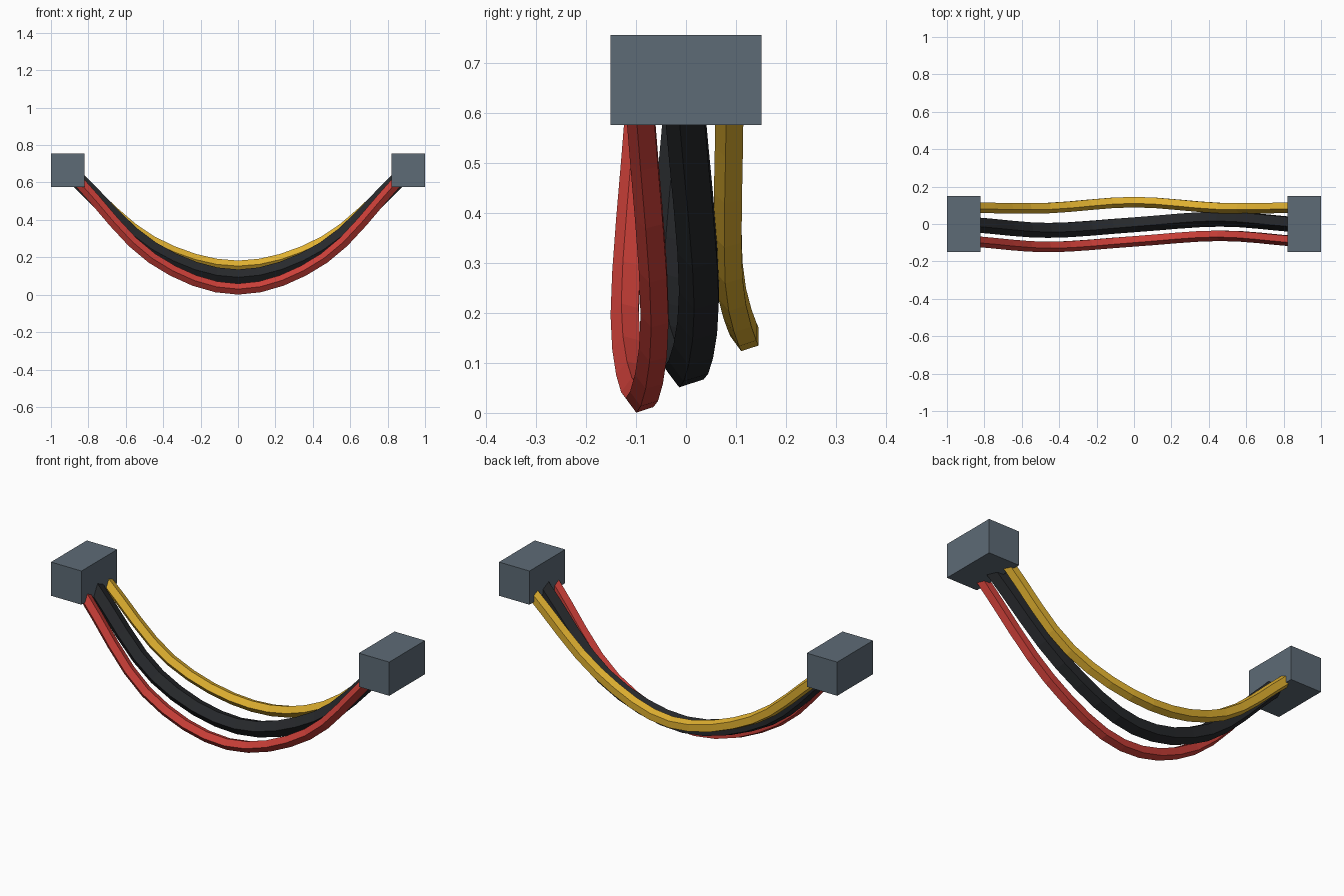
import bpy, bmesh
from math import cos, sin, pi
from mathutils import Vector
from mathutils.geometry import interpolate_bezier

if "Cube" in bpy.data.objects:
    bpy.data.objects.remove(bpy.data.objects["Cube"])


def material(name, rgb):
    m = bpy.data.materials.new(name)
    m.diffuse_color = (*rgb, 1)
    m.use_nodes = True
    m.node_tree.nodes["Principled BSDF"].inputs["Base Color"].default_value = m.diffuse_color
    return m


def finish(bm, name, mat):
    bmesh.ops.recalc_face_normals(bm, faces=bm.faces)
    me = bpy.data.meshes.new(name)
    bm.to_mesh(me)
    bm.free()
    me.materials.append(mat)
    ob = bpy.data.objects.new(name, me)
    bpy.context.collection.objects.link(ob)
    return ob


def cable(name, pts, r, mat, steps=4, sides=5):
    # smooth path through the control points
    pts = [Vector(p) for p in pts]
    n = len(pts)
    tan = [(pts[min(i + 1, n - 1)] - pts[max(i - 1, 0)]) / (6 if 0 < i < n - 1 else 3) for i in range(n)]
    path = []
    for i in range(n - 1):
        seg = interpolate_bezier(pts[i], pts[i] + tan[i], pts[i + 1] - tan[i + 1], pts[i + 1], steps + 1)
        path += seg if i == 0 else seg[1:]
    # five-sided section swept along it, one edge facing +y
    bm = bmesh.new()
    rings = []
    for i, p in enumerate(path):
        t = (path[min(i + 1, len(path) - 1)] - path[max(i - 1, 0)]).normalized()
        up = t.cross(Vector((0, 1, 0))).normalized()
        side = up.cross(t)
        rings.append([bm.verts.new(p + r * (side * cos(a) + up * sin(a)))
                      for a in (pi + 2 * pi * k / sides for k in range(sides))])
    for a, b in zip(rings, rings[1:]):
        for k in range(sides):
            j = (k + 1) % sides
            bm.faces.new((a[k], a[j], b[j], b[k]))
    bm.faces.new(rings[0])
    bm.faces.new(rings[-1])
    finish(bm, name, mat)


# end connector blocks
slate = material("slate", (0.11, 0.145, 0.18))
for name, s in (("left_connector", -1), ("right_connector", 1)):
    bm = bmesh.new()
    bmesh.ops.create_cube(bm, size=1)
    for v in bm.verts:
        v.co = Vector((v.co.x * 0.18 + s * 0.91, v.co.y * 0.302, v.co.z * 0.18 + 0.666))
    finish(bm, name, slate)

# sagging cables: y at the five control points, z at middle, quarter and end
for name, rgb, r, ys, zmid, zq, zend in (
        ("red_cable", (0.60, 0.05, 0.04), 0.031, (-0.09, -0.12, -0.09, -0.06, -0.09), 0.03, 0.195, 0.615),
        ("black_cable", (0.02, 0.022, 0.025), 0.044, (0, -0.03, 0, 0.03, 0), 0.093, 0.243, 0.618),
        ("yellow_cable", (0.75, 0.44, 0.03), 0.031, (0.09, 0.088, 0.12, 0.088, 0.09), 0.153, 0.285, 0.622)):
    zs = (zend, zq, zmid, zq, zend)
    xs = (-0.86, -0.46, 0, 0.46, 0.86)
    cable(name, list(zip(xs, ys, zs)), r, material(name, rgb))
